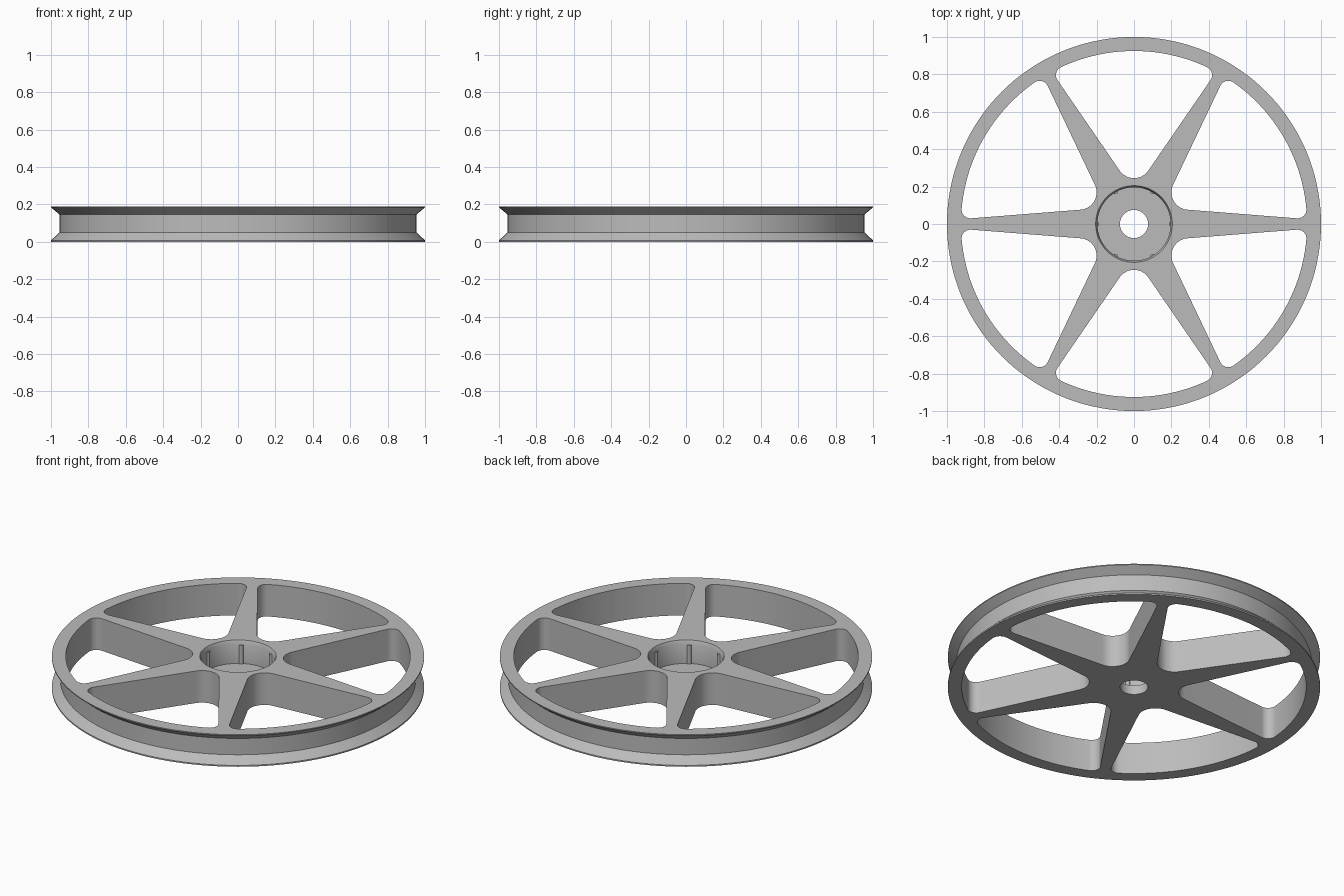
import bpy, bmesh
from math import sin, cos, pi, radians, sqrt, atan2
from mathutils import Vector, Matrix

cube = bpy.data.objects.get("Cube")
if cube:
    bpy.data.objects.remove(cube, do_unlink=True)

H = 0.19             # wheel thickness
FLOOR = 0.055        # hub pocket floor height
SEGMENTS = 144
SPOKES = 6

grey = bpy.data.materials.new("plain grey")
grey.use_nodes = True
grey.diffuse_color = (0.5, 0.5, 0.5, 1)
grey.node_tree.nodes["Principled BSDF"].inputs["Base Color"].default_value = (0.5, 0.5, 0.5, 1)


def make_object(name, bm):
    bmesh.ops.recalc_face_normals(bm, faces=bm.faces)
    mesh = bpy.data.meshes.new(name)
    bm.to_mesh(mesh)
    bm.free()
    mesh.materials.append(grey)
    obj = bpy.data.objects.new(name, mesh)
    bpy.context.collection.objects.link(obj)
    return obj


def smooth(obj):
    bpy.ops.object.select_all(action='DESELECT')
    obj.select_set(True)
    bpy.context.view_layer.objects.active = obj
    bpy.ops.object.shade_smooth_by_angle(angle=radians(30))


def arc(centre, radius, start, end, steps):
    return [centre + radius * Vector((cos(t), sin(t)))
            for t in (start + (end - start) * i / steps for i in range(steps + 1))]


# Wheel body: closed profile (radius, height) turned around z
profile = [(0.075, 0), (1, 0), (1, 0.008), (0.955, 0.05), (0.955, 0.147),
           (1, H - 0.006), (1, H), (0.205, H), (0.196, H - 0.02),
           (0.196, FLOOR), (0.075, FLOOR)]
bm = bmesh.new()
rings = []
for i in range(SEGMENTS):
    t = 2 * pi * i / SEGMENTS
    rings.append([bm.verts.new((r * cos(t), r * sin(t), z)) for r, z in profile])
for i, ring in enumerate(rings):
    following = rings[(i + 1) % SEGMENTS]
    for j in range(len(profile)):
        k = (j + 1) % len(profile)
        bm.faces.new((ring[j], following[j], following[k], ring[k]))
wheel = make_object("pulley_wheel", bm)


# Window outline between two tapered spokes, with rounded corners
def window_outline():
    taper = radians(4.5)
    rim, corner, inner = 0.925, 0.047, 0.093
    offset = 0.0986                                  # spoke edge distance from centre
    normal = Vector((sin(taper), cos(taper)))
    along = Vector((cos(taper), -sin(taper)))
    middle = pi / SPOKES
    axis = Vector((cos(middle), sin(middle)))
    edge_angle = atan2(-normal.y, -normal.x)
    hub_centre = axis * (offset + inner) / normal.dot(axis)
    reach = sqrt((rim - corner) ** 2 - (offset + corner) ** 2)
    rim_centre = normal * (offset + corner) + along * reach
    rim_angle = atan2(rim_centre.y, rim_centre.x)
    half = arc(hub_centre, inner, middle - pi, edge_angle, 10)
    half += arc(rim_centre, corner, edge_angle, rim_angle, 12)
    half += arc(Vector((0, 0)), rim, rim_angle, middle, 14)[1:]
    mirrored = [2 * p.dot(axis) * axis - p for p in half[1:-1]]
    return half + mirrored[::-1]


# Window cutter, repeated around the hub
outline = window_outline()
bm = bmesh.new()
for s in range(SPOKES):
    turn = Matrix.Rotation(2 * pi * s / SPOKES, 3, 'Z')
    base = bm.faces.new([bm.verts.new(turn @ Vector((p.x, p.y, -0.1))) for p in outline])
    extruded = bmesh.ops.extrude_face_region(bm, geom=[base])
    top = [v for v in extruded["geom"] if isinstance(v, bmesh.types.BMVert)]
    bmesh.ops.translate(bm, verts=top, vec=(0, 0, H + 0.2))
cutter = make_object("window_cutter", bm)
cutter.hide_render = True

cut = wheel.modifiers.new("windows", 'BOOLEAN')
cut.operation = 'DIFFERENCE'
cut.solver = 'EXACT'
cut.object = cutter
bpy.context.view_layer.objects.active = wheel
bpy.ops.object.modifier_apply(modifier=cut.name)
bpy.data.objects.remove(cutter, do_unlink=True)
smooth(wheel)

# Grip ribs on the pocket wall, one in line with each spoke
bm = bmesh.new()
rib_height = H - 0.025 - FLOOR
for s in range(SPOKES):
    place = (Matrix.Rotation(2 * pi * s / SPOKES, 4, 'Z')
             @ Matrix.Translation((0.199, 0, FLOOR + rib_height / 2)))
    bmesh.ops.create_cone(bm, cap_ends=True, segments=16, radius1=0.013,
                          radius2=0.013, depth=rib_height, matrix=place)
smooth(make_object("pocket_ribs", bm))
